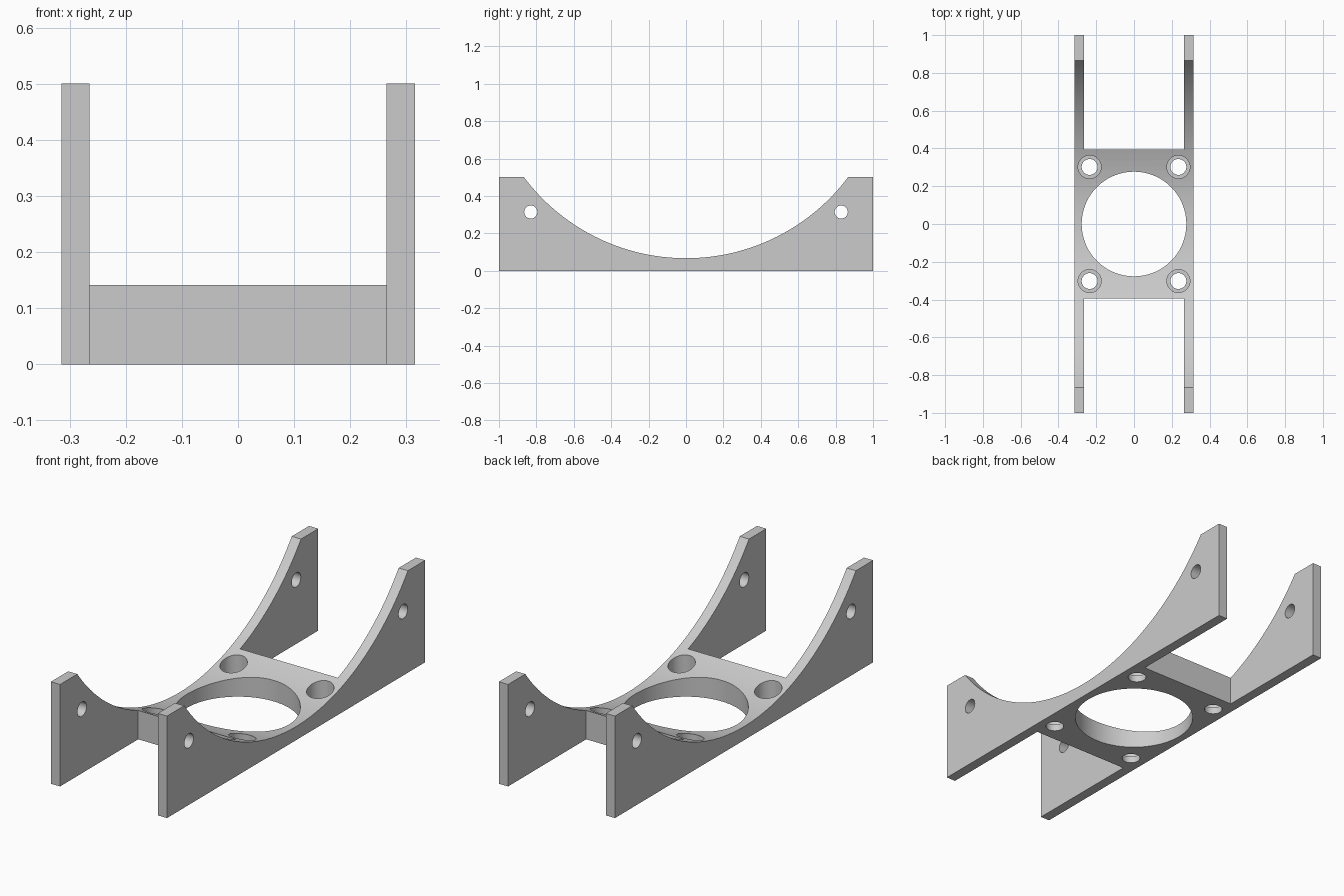
import bpy, bmesh, math
from mathutils import Matrix

if "Cube" in bpy.data.objects:
    bpy.data.objects.remove(bpy.data.objects["Cube"], do_unlink=True)

HALF_W, INNER_W = 0.315, 0.265      # outer and inner faces of the side walls
HEIGHT, SADDLE_Z, SADDLE_R = 0.5, 0.067, 1.083
WEB_Y = 0.395                       # half length of the central web

grey = bpy.data.materials.new("light_grey")
grey.use_nodes = True
colour = (0.6, 0.6, 0.6, 1)
grey.diffuse_color = colour
grey.node_tree.nodes["Principled BSDF"].inputs["Base Color"].default_value = colour


def make_object(name, bm):
    bmesh.ops.recalc_face_normals(bm, faces=bm.faces)
    mesh = bpy.data.meshes.new(name)
    bm.to_mesh(mesh)
    bm.free()
    mesh.materials.append(grey)
    obj = bpy.data.objects.new(name, mesh)
    bpy.context.scene.collection.objects.link(obj)
    return obj


def box(name, size, centre):
    bm = bmesh.new()
    bmesh.ops.create_cube(bm, size=1, matrix=Matrix.Translation(centre) @ Matrix.Diagonal((*size, 1)))
    return make_object(name, bm)


def cylinder(name, radius, depth, centre, axis="Z", sides=48):
    turn = Matrix.Rotation(math.pi / 2, 4, "Y") if axis == "X" else Matrix()
    bm = bmesh.new()
    bmesh.ops.create_cone(bm, cap_ends=True, segments=sides, radius1=radius, radius2=radius,
                          depth=depth, matrix=Matrix.Translation(centre) @ turn)
    return make_object(name, bm)


def cut(target, cutter):
    cutter.hide_render = True
    mod = target.modifiers.new("cut", "BOOLEAN")
    mod.operation, mod.solver, mod.object = "DIFFERENCE", "EXACT", cutter
    bpy.context.view_layer.objects.active = target
    bpy.ops.object.modifier_apply(modifier=mod.name)
    bpy.data.objects.remove(cutter, do_unlink=True)


# Cradle body: side profile with a round saddle, extruded across the width
end = math.asin(math.sqrt(SADDLE_R**2 - (SADDLE_R + SADDLE_Z - HEIGHT)**2) / SADDLE_R)
steps = 64
profile = [(-1, 0), (1, 0), (1, HEIGHT)]
for i in range(steps + 1):
    a = end * (1 - 2 * i / steps)
    profile.append((SADDLE_R * math.sin(a), SADDLE_Z + SADDLE_R * (1 - math.cos(a))))
profile.append((-1, HEIGHT))
bm = bmesh.new()
face = bm.faces.new([bm.verts.new((-HALF_W, y, z)) for y, z in profile])
new = bmesh.ops.extrude_face_region(bm, geom=[face])["geom"]
bmesh.ops.translate(bm, vec=(2 * HALF_W, 0, 0),
                    verts=[v for v in new if isinstance(v, bmesh.types.BMVert)])
cradle = make_object("cradle_bracket", bm)

# Central opening
cut(cradle, cylinder("centre_cutter", 0.277, 1, (0, 0, 0), sides=96))

for sy in (-1, 1):
    # Open slots between the side walls
    cut(cradle, box("slot_cutter", (2 * INNER_W, 1, 2), (0, sy * (WEB_Y + 0.5), 0)))
    # Cross holes through both walls
    cut(cradle, cylinder("wall_hole_cutter", 0.035, 1, (0, sy * 0.83, 0.314), "X"))
    # Counterbored screw holes in the web
    for sx in (-1, 1):
        x, y = sx * 0.235, sy * 0.302
        cut(cradle, cylinder("screw_cutter", 0.042, 1, (x, y, 0)))
        cut(cradle, cylinder("counterbore_cutter", 0.061, 1, (x, y, 0.533)))

bpy.ops.object.select_all(action="DESELECT")
cradle.select_set(True)
bpy.context.view_layer.objects.active = cradle
bpy.ops.object.shade_smooth_by_angle(angle=math.radians(30))
